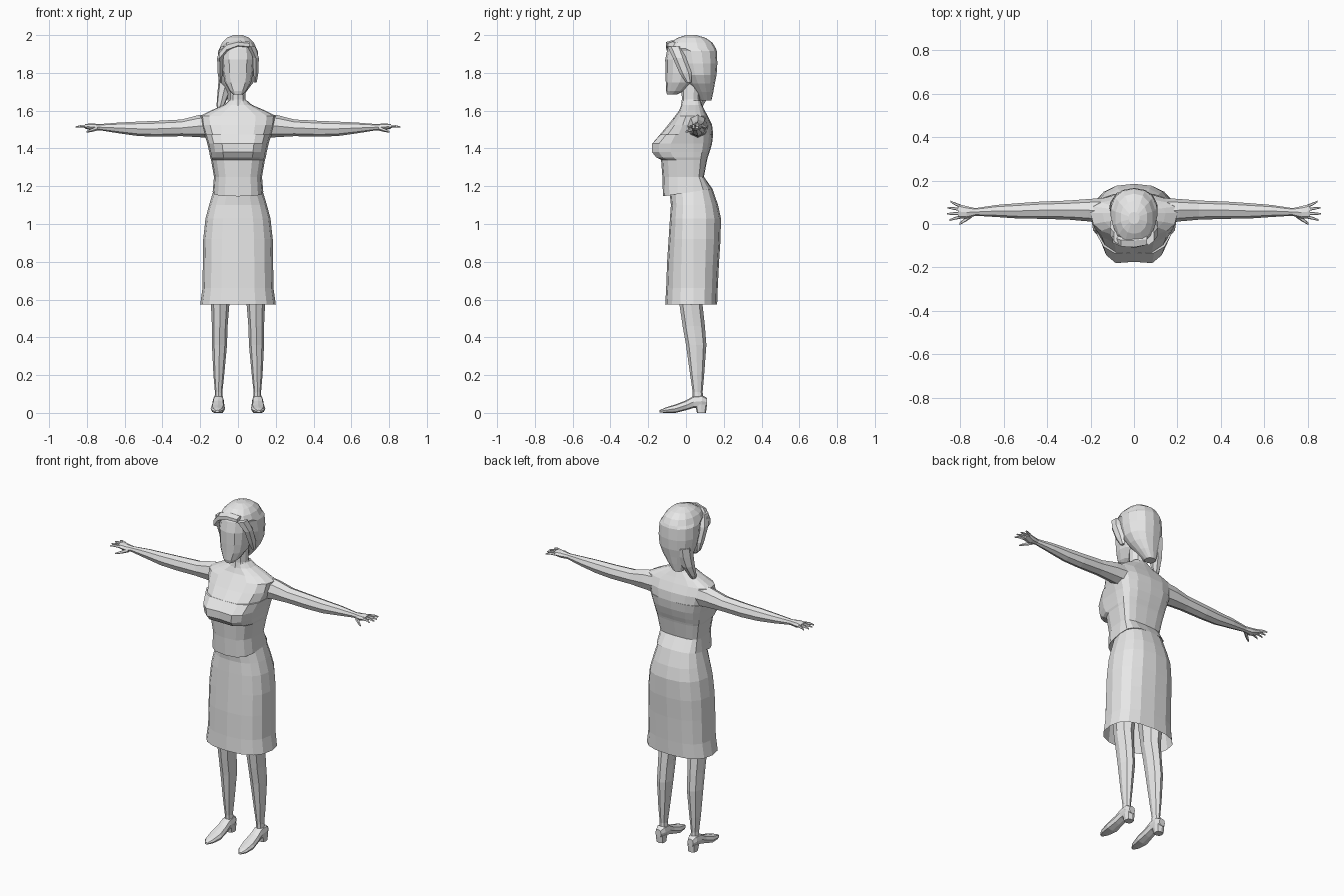
import bpy, bmesh, math

grey = bpy.data.materials.new("plain_grey")
grey.diffuse_color = (0.8, 0.8, 0.8, 1)


def power(value, p):
    return math.copysign(abs(value) ** p, value)


def loft(name, axis, rows, n=8, p=1.0, mid=None, caps=True, mirror=False):
    """Loft rings (t, u0, u1, v0, v1[, dip, tilt]) along an axis.
    mid fixes where the ring is widest, dip dents the front, tilt slopes the ring."""
    bm = bmesh.new()
    rings = []
    for t, u0, u1, v0, v1, *extra in rows:
        dip, tilt = (extra + [0, 0])[:2]
        cu, ru = (u0 + u1) / 2, (u1 - u0) / 2
        cv = (v0 + v1) / 2
        if mid is not None and v0 < mid < v1:
            cv = mid
        ring = []
        for i in range(n):
            a = 2 * math.pi * i / n - math.pi / 2
            s, c = math.sin(a), math.cos(a)
            u = cu + ru * power(c, p)
            v = cv + (v1 - cv if s > 0 else cv - v0) * power(s, p)
            if i == 0:
                v += dip
            w = t + tilt * v
            co = {"x": (w, u, v), "y": (u, w, v), "z": (u, v, w)}[axis]
            ring.append(bm.verts.new(co))
        rings.append(ring)
    for a, b in zip(rings, rings[1:]):
        for i in range(n):
            j = (i + 1) % n
            bm.faces.new((a[i], a[j], b[j], b[i]))
    if caps:
        bm.faces.new(rings[0])
        bm.faces.new(rings[-1])
    bmesh.ops.recalc_face_normals(bm, faces=bm.faces)
    mesh = bpy.data.meshes.new(name)
    bm.to_mesh(mesh)
    bm.free()
    mesh.materials.append(grey)
    obj = bpy.data.objects.new(name, mesh)
    bpy.context.collection.objects.link(obj)
    if mirror:
        obj.modifiers.new("mirror", "MIRROR")
    return obj


def sym(z, rx, front, back, *extra):
    """Ring row that is symmetric in x."""
    return (z, -rx, rx, front, back, *extra)


# Skirt, open at the hem
loft("skirt", "z", [
    sym(0.575, 0.2, -0.11, 0.165),
    sym(0.66, 0.188, -0.105, 0.168),
    sym(0.8, 0.186, -0.1, 0.175),
    sym(0.92, 0.184, -0.092, 0.183),
    sym(1.03, 0.172, -0.085, 0.185),
    sym(1.1, 0.153, -0.08, 0.17),
    sym(1.165, 0.132, -0.085, 0.14, 0, 0.15)],
    n=16, p=0.8, mid=0.04, caps=False)

# Blouse: waist, bust, shoulders
loft("blouse", "z", [
    sym(1.165, 0.134, -0.122, 0.14, 0, 0.15),
    sym(1.25, 0.127, -0.125, 0.095),
    sym(1.34, 0.143, -0.132, 0.112),
    sym(1.352, 0.147, -0.168, 0.115, 0.012),
    sym(1.38, 0.152, -0.192, 0.125, 0.018),
    sym(1.425, 0.162, -0.192, 0.138, 0.018),
    sym(1.475, 0.178, -0.142, 0.144, 0.006)],
    n=16, p=0.68, mid=0.04)
loft("shoulders", "z", [
    sym(1.475, 0.178, -0.142, 0.144, 0.006),
    sym(1.525, 0.195, -0.095, 0.138),
    sym(1.572, 0.2, -0.058, 0.115),
    sym(1.6, 0.145, -0.037, 0.1),
    sym(1.63, 0.075, -0.025, 0.085),
    sym(1.655, 0.046, -0.02, 0.075)],
    n=16, p=0.8, mid=0.05)

# Neck
loft("neck", "z", [
    sym(1.62, 0.06, -0.028, 0.085),
    sym(1.66, 0.043, -0.022, 0.072),
    sym(1.76, 0.042, -0.025, 0.08)], n=10)

# Face with a centre ridge
loft("face", "z", [
    sym(1.685, 0.024, -0.1, -0.05),
    sym(1.705, 0.045, -0.106, -0.01),
    sym(1.75, 0.07, -0.107, 0.04),
    sym(1.8, 0.08, -0.109, 0.07),
    sym(1.87, 0.085, -0.11, 0.08),
    sym(1.94, 0.082, -0.096, 0.08),
    sym(1.965, 0.065, -0.07, 0.06)], n=12, p=0.85)

# Hair cap with fringe ledge, narrowing to the nape
loft("hair", "z", [
    (1.655, -0.055, 0.005, 0.075, 0.135),
    (1.7, -0.07, 0.045, 0.045, 0.145),
    (1.745, -0.09, 0.08, 0.01, 0.153),
    sym(1.79, 0.103, -0.02, 0.162),
    sym(1.85, 0.11, -0.04, 0.166),
    sym(1.915, 0.107, -0.055, 0.163),
    sym(1.93, 0.1, -0.1, 0.158),
    sym(1.96, 0.086, -0.086, 0.14),
    sym(1.985, 0.062, -0.045, 0.105),
    sym(2.0, 0.025, 0.0, 0.055)], n=14, p=0.9)

# Locks framing the face
loft("side_lock", "z", [
    (1.75, 0.085, 0.1, 0.0, 0.03),
    (1.8, 0.08, 0.11, -0.035, 0.03),
    (1.88, 0.075, 0.113, -0.07, 0.0),
    (1.94, 0.04, 0.095, -0.098, -0.02)], n=6, mirror=True)

# Swept fringe
loft("fringe", "x", [
    (-0.1, -0.09, -0.03, 1.86, 1.92),
    (-0.06, -0.108, -0.04, 1.91, 1.96),
    (0.0, -0.112, -0.04, 1.935, 1.972),
    (0.06, -0.1, -0.04, 1.93, 1.965)], n=6)

# Tail of hair lying over one shoulder
loft("hair_tail", "z", [
    (1.59, -0.108, -0.09, 0.055, 0.07),
    (1.63, -0.114, -0.07, 0.05, 0.095),
    (1.69, -0.11, -0.045, 0.05, 0.13),
    (1.75, -0.105, -0.02, 0.05, 0.145),
    (1.8, -0.1, -0.02, 0.05, 0.15)], n=7)

# Arms with palms
loft("arm", "x", [
    (0.13, 0.0, 0.12, 1.455, 1.585),
    (0.21, 0.012, 0.115, 1.46, 1.576),
    (0.3, 0.02, 0.108, 1.465, 1.553),
    (0.43, 0.024, 0.103, 1.462, 1.546),
    (0.53, 0.025, 0.096, 1.466, 1.542),
    (0.63, 0.032, 0.088, 1.48, 1.537),
    (0.73, 0.038, 0.073, 1.496, 1.529),
    (0.77, 0.025, 0.082, 1.494, 1.532),
    (0.81, 0.024, 0.092, 1.505, 1.53)], n=8, mirror=True)

# Fingers and thumb
for i, tip in enumerate((0.85, 0.86, 0.858, 0.845)):
    y = 0.032 + 0.017 * i
    spread = 0.012 * (i - 1.2)
    loft(f"finger_{i + 1}", "x", [
        (0.8, y - 0.008, y + 0.008, 1.508, 1.526),
        (0.828, y - 0.006 + spread / 2, y + 0.007 + spread / 2, 1.511, 1.526),
        (tip, y - 0.004 + spread, y + 0.004 + spread, 1.51, 1.518)],
        n=5, mirror=True)
loft("thumb", "x", [
    (0.745, 0.03, 0.055, 1.495, 1.52),
    (0.775, 0.01, 0.032, 1.487, 1.506),
    (0.803, -0.005, 0.006, 1.484, 1.493)], n=5, mirror=True)

# Legs, continuing up inside the skirt
loft("leg", "z", [
    (0.06, 0.08, 0.125, 0.035, 0.095),
    (0.11, 0.083, 0.122, 0.035, 0.088),
    (0.2, 0.073, 0.13, 0.022, 0.096),
    (0.36, 0.058, 0.138, 0.0, 0.108),
    (0.46, 0.055, 0.138, -0.018, 0.1),
    (0.57, 0.046, 0.143, -0.034, 0.088),
    (0.8, 0.02, 0.16, -0.06, 0.12)], n=8, mirror=True)

# Pointed shoes with block heels
loft("shoe", "y", [
    (-0.14, 0.1, 0.12, 0.002, 0.014),
    (-0.11, 0.08, 0.138, 0.0, 0.028),
    (-0.055, 0.068, 0.145, 0.0, 0.045),
    (0.0, 0.072, 0.138, 0.014, 0.066),
    (0.04, 0.074, 0.134, 0.026, 0.09),
    (0.085, 0.074, 0.134, 0.03, 0.094),
    (0.11, 0.086, 0.124, 0.035, 0.08)], n=8, p=0.75, mirror=True)
loft("shoe_heel", "z", [
    (0.0, 0.08, 0.128, 0.058, 0.106),
    (0.045, 0.076, 0.132, 0.048, 0.11)], n=8, p=0.7, mirror=True)
